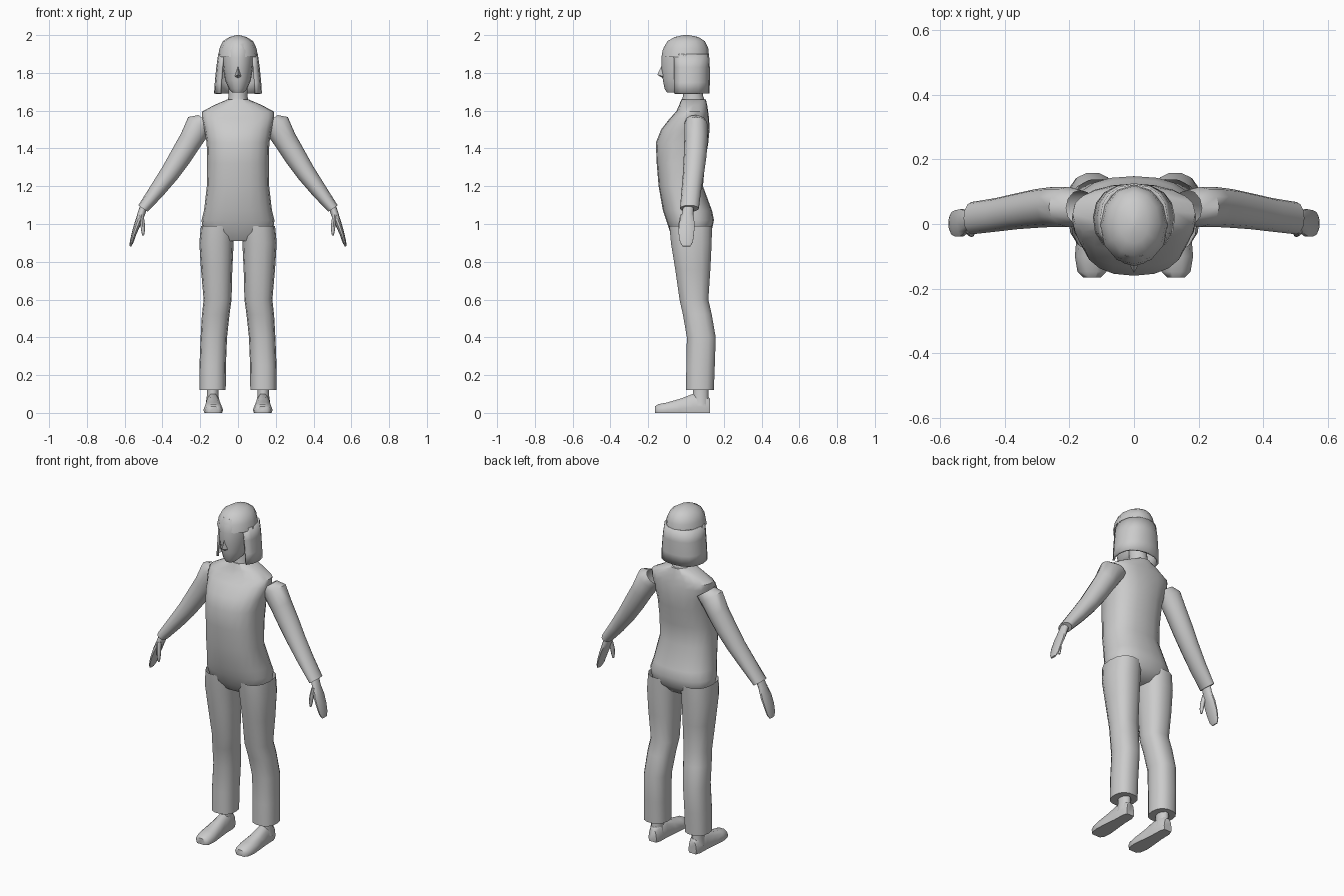
import bpy, bmesh, math
from mathutils import Vector, Matrix

grey = bpy.data.materials.new("plain grey")
grey.diffuse_color = (0.6, 0.6, 0.6, 1)


def finish(name, bm, mirror=False, thickness=0, angle=50):
    bmesh.ops.recalc_face_normals(bm, faces=bm.faces)
    mesh = bpy.data.meshes.new(name)
    bm.to_mesh(mesh)
    bm.free()
    obj = bpy.data.objects.new(name, mesh)
    bpy.context.collection.objects.link(obj)
    mesh.materials.append(grey)
    if thickness:
        obj.modifiers.new("thickness", 'SOLIDIFY').thickness = thickness
    if mirror:
        obj.modifiers.new("mirror", 'MIRROR').use_clip = False
    bpy.ops.object.select_all(action='DESELECT')
    obj.select_set(True)
    bpy.context.view_layer.objects.active = obj
    bpy.ops.object.shade_smooth_by_angle(angle=math.radians(angle))
    return obj


def loft(name, rings, n=14, power=2.0, tilt=0, caps=(True, True), arc=None, **kw):
    """Skin rings of (x, y, z, half width, half depth), tilted about y."""
    bm = bmesh.new()
    rows = []
    start, sweep = arc or (0, 360)
    count = n + 1 if arc else n
    for x, y, z, a, b in rings:
        rot = Matrix.Rotation(math.radians(tilt), 3, 'Y')
        row = []
        for i in range(count):
            t = math.radians(start + sweep * i / n)
            c, s = math.cos(t), math.sin(t)
            p = Vector((a * math.copysign(abs(c) ** (2 / power), c),
                        b * math.copysign(abs(s) ** (2 / power), s), 0))
            row.append(bm.verts.new(rot @ p + Vector((x, y, z))))
        rows.append(row)
    for r0, r1 in zip(rows, rows[1:]):
        for i in range(n):
            j = (i + 1) % count
            bm.faces.new((r0[i], r0[j], r1[j], r1[i]))
    if not arc:
        for cap, row in zip(caps, (rows[0], rows[-1])):
            if cap:
                bm.faces.new(row)
    return finish(name, bm, **kw)


def column(profile):
    """Turn (z, half width, front y, back y) into centred rings."""
    return [(0, (f + b) / 2, z, w, (b - f) / 2) for z, w, f, b in profile]


# Torso, from crotch to collar
loft("torso", column([
    (0.91, 0.12, -0.05, 0.09), (0.96, 0.185, -0.085, 0.135), (1.02, 0.193, -0.105, 0.148),
    (1.07, 0.180, -0.122, 0.138), (1.20, 0.165, -0.145, 0.09), (1.32, 0.163, -0.155, 0.10),
    (1.43, 0.166, -0.160, 0.118), (1.50, 0.178, -0.132, 0.125), (1.56, 0.192, -0.085, 0.122),
    (1.595, 0.19, -0.052, 0.117), (1.63, 0.125, -0.036, 0.112), (1.66, 0.055, -0.025, 0.105)]),
    n=20, power=2.4)

# Neck
loft("neck", column([(1.63, 0.058, -0.03, 0.108), (1.68, 0.05, -0.015, 0.09),
                     (1.76, 0.05, -0.02, 0.08)]), n=12, caps=(False, False))

# Trouser legs
loft("trouser_leg", [
    (0.108, 0.025, 0.99, 0.088, 0.115), (0.114, 0.028, 0.90, 0.091, 0.110),
    (0.113, 0.036, 0.76, 0.083, 0.095), (0.108, 0.042, 0.60, 0.074, 0.078),
    (0.118, 0.060, 0.52, 0.073, 0.078), (0.128, 0.081, 0.40, 0.070, 0.078),
    (0.134, 0.077, 0.25, 0.070, 0.077), (0.135, 0.074, 0.12, 0.070, 0.075)],
    n=14, power=2.4, caps=(False, True), mirror=True)

# Sleeves
loft("sleeve", [
    (0.165, 0.050, 1.545, 0.055, 0.055), (0.205, 0.053, 1.525, 0.072, 0.062),
    (0.250, 0.053, 1.445, 0.062, 0.062), (0.305, 0.048, 1.355, 0.058, 0.060),
    (0.360, 0.040, 1.270, 0.051, 0.056), (0.430, 0.028, 1.175, 0.042, 0.052),
    (0.503, 0.018, 1.082, 0.030, 0.050)],
    n=12, tilt=-35, caps=(False, True), mirror=True)

# Hands and thumbs
loft("hand", [
    (0.497, 0.014, 1.10, 0.020, 0.028), (0.513, 0.008, 1.05, 0.020, 0.032),
    (0.532, 0.004, 1.00, 0.017, 0.044), (0.550, 0.002, 0.95, 0.013, 0.043),
    (0.563, 0.002, 0.905, 0.010, 0.036), (0.570, 0.002, 0.882, 0.005, 0.022)],
    n=10, tilt=-18, mirror=True)
loft("thumb", [
    (0.512, -0.014, 1.05, 0.012, 0.016), (0.505, -0.026, 1.00, 0.012, 0.014),
    (0.503, -0.030, 0.965, 0.010, 0.011), (0.502, -0.030, 0.94, 0.005, 0.006)],
    n=8, mirror=True)

# Ankles and feet
loft("ankle", [(0.134, 0.078, 0.04, 0.038, 0.046), (0.134, 0.078, 0.09, 0.031, 0.043),
               (0.134, 0.078, 0.16, 0.031, 0.043)], n=10, caps=(False, False), mirror=True)
bm = bmesh.new()
rows = []
for y, x, w, h in [(0.128, 0.132, 0.026, 0.075), (0.10, 0.132, 0.036, 0.10),
                   (0.035, 0.132, 0.038, 0.10), (-0.03, 0.132, 0.045, 0.075),
                   (-0.10, 0.131, 0.052, 0.055), (-0.148, 0.130, 0.045, 0.046),
                   (-0.165, 0.130, 0.028, 0.034)]:
    section = [(-0.9, 0), (0.9, 0), (1, 0.3), (0.8, 0.78), (0.35, 1), (-0.35, 1), (-0.8, 0.78), (-1, 0.3)]
    rows.append([bm.verts.new((x + u * w, y, v * h)) for u, v in section])
for r0, r1 in zip(rows, rows[1:]):
    for i in range(8):
        bm.faces.new((r0[i], r0[(i + 1) % 8], r1[(i + 1) % 8], r1[i]))
bm.faces.new(rows[0])
bm.faces.new(rows[-1])
finish("foot", bm, mirror=True)

# Head with chin and forehead
loft("head", column([
    (1.695, 0.028, -0.100, -0.03), (1.715, 0.048, -0.113, 0.03), (1.76, 0.068, -0.122, 0.07),
    (1.82, 0.078, -0.130, 0.09), (1.88, 0.085, -0.130, 0.10), (1.92, 0.084, -0.124, 0.10),
    (1.955, 0.070, -0.105, 0.09)]), n=16)

# Nose
bm = bmesh.new()
top, tip, left, right, base = [bm.verts.new(p) for p in (
    (0, -0.126, 1.845), (0, -0.152, 1.79), (-0.017, -0.12, 1.782),
    (0.017, -0.12, 1.782), (0, -0.122, 1.772))]
for f in ((top, left, tip), (top, tip, right), (left, base, tip), (tip, base, right)):
    bm.faces.new(f)
finish("nose", bm)

# Hair: crown over the skull
loft("hair_crown", column([
    (1.885, 0.106, -0.128, 0.122), (1.93, 0.098, -0.120, 0.118), (1.968, 0.080, -0.098, 0.10),
    (1.99, 0.045, -0.06, 0.065), (2.0, 0.008, -0.012, 0.015)]),
    n=12, caps=(False, True), angle=60)

# Hair: hanging sides and back, open around the face
loft("hair_curtain", [
    (0, 0.015, 1.69, 0.127, 0.110), (0, 0.015, 1.75, 0.123, 0.111),
    (0, 0.015, 1.83, 0.115, 0.111), (0, 0.012, 1.90, 0.105, 0.110)],
    n=12, power=2.3, arc=(-42, 264), thickness=0.012, angle=40)
